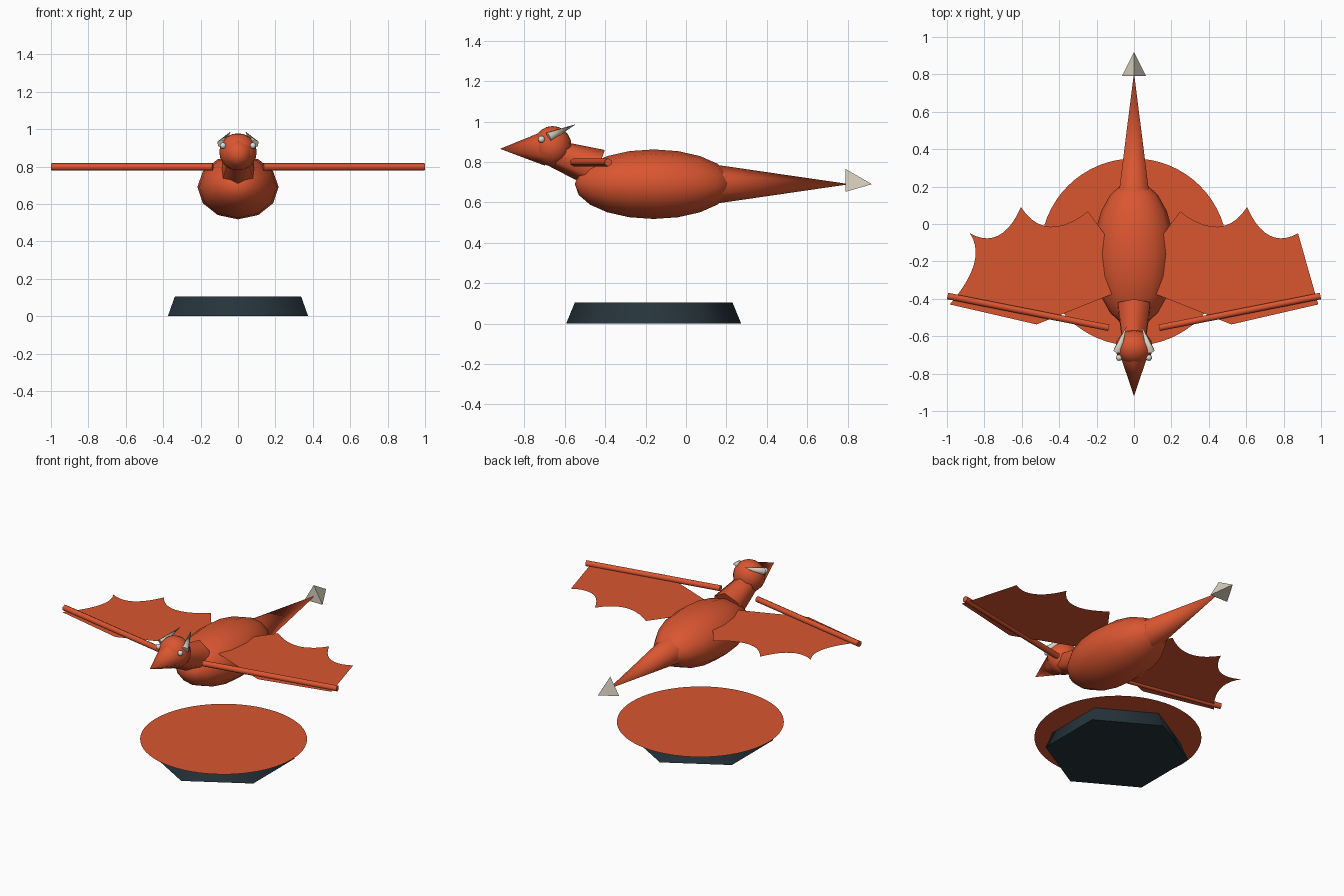
import bpy, bmesh, math
from mathutils import Vector, Matrix

if "Cube" in bpy.data.objects:
    bpy.data.objects.remove(bpy.data.objects["Cube"], do_unlink=True)


def material(name, rgb):
    m = bpy.data.materials.new(name)
    m.use_nodes = True
    m.diffuse_color = (*rgb, 1)
    m.node_tree.nodes["Principled BSDF"].inputs["Base Color"].default_value = (*rgb, 1)
    return m


RED = material("scale red", (0.70, 0.092, 0.030))
BONE = material("bone", (0.70, 0.64, 0.53))
SLATE = material("dark slate", (0.019, 0.034, 0.044))
EYE = material("eye white", (0.70, 0.72, 0.72))


def finish(name, bm, mat, angle=None):
    bmesh.ops.recalc_face_normals(bm, faces=bm.faces[:])
    me = bpy.data.meshes.new(name)
    bm.to_mesh(me)
    bm.free()
    me.materials.append(mat)
    ob = bpy.data.objects.new(name, me)
    bpy.context.collection.objects.link(ob)
    if angle:
        bpy.ops.object.select_all(action="DESELECT")
        bpy.context.view_layer.objects.active = ob
        ob.select_set(True)
        bpy.ops.object.shade_smooth_by_angle(angle=math.radians(angle))
    return ob


def rod(name, start, end, r1, r2, sides, mat, angle=None):
    """Tapered prism from start to end, with one corner pointing up."""
    a, b = Vector(start), Vector(end)
    axis = (b - a).normalized()
    hint = Vector((0, 0, 1)) if abs(axis.z) < 0.9 else Vector((0, 1, 0))
    side = hint.cross(axis).normalized()
    up = axis.cross(side)
    bm = bmesh.new()
    rings = []
    for centre, r in ((a, r1), (b, r2)):
        count = sides if r > 0 else 1
        turns = [math.tau * i / sides for i in range(count)]
        rings.append([bm.verts.new(centre + r * (up * math.cos(t) + side * math.sin(t)))
                      for t in turns])
    low, high = rings
    bm.faces.new(low)
    if r2 > 0:
        bm.faces.new(high)
    for i in range(sides):
        j = (i + 1) % sides
        if r2 > 0:
            bm.faces.new((low[i], low[j], high[j], high[i]))
        else:
            bm.faces.new((low[i], low[j], high[0]))
    return finish(name, bm, mat, angle)


def ball(name, centre, radii, segments, rings, mat, pole_y=False):
    bm = bmesh.new()
    bmesh.ops.create_uvsphere(bm, u_segments=segments, v_segments=rings, radius=1)
    if pole_y:
        bm.transform(Matrix.Rotation(math.pi / 2, 4, "X"))
    bm.transform(Matrix.Translation(centre) @ Matrix.Diagonal((*radii, 1)))
    return finish(name, bm, mat, 62)


def arc(start, middle, end, steps=10):
    """Curve through three points, leaving out the last one."""
    a, m, b = Vector(start), Vector(middle), Vector(end)
    c = 2 * m - (a + b) / 2
    ts = [i / steps for i in range(steps)]
    return [a * (1 - t) ** 2 + c * (2 * t * (1 - t)) + b * t * t for t in ts]


# Stand: six-sided plinth with a thin disc on top
rod("plinth", (0, -0.16, 0), (0, -0.16, 0.105), 0.433, 0.39, 6, SLATE, 62)
bm = bmesh.new()
bmesh.ops.create_circle(bm, cap_ends=True, segments=64, radius=0.5,
                        matrix=Matrix.Translation((0, -0.15, 0.107)))
finish("stand_disc", bm, RED)

# Body, neck and tail
ball("body", (0, -0.16, 0.69), (0.217, 0.39, 0.172), 12, 10, RED, pole_y=True)
rod("neck", (0, -0.435, 0.765), (0, -0.70, 0.858), 0.10, 0.06, 6, RED, 62)
rod("tail", (0, 0.10, 0.69), (0, 0.81, 0.69), 0.103, 0, 6, RED, 62)
rod("tail_spike", (0, 0.79, 0.69), (0, 0.92, 0.69), 0.075, 0, 3, BONE)

# Head
ball("head", (0, -0.66, 0.878), (0.10, 0.094, 0.10), 16, 10, RED)
rod("snout", (0, -0.70, 0.868), (0, -0.92, 0.865), 0.086, 0, 6, RED, 62)

# Wing outline, one side: leading edge, tip, scalloped trailing edge, root
TIP, OUTER, MIDDLE, INNER = (0.985, -0.43), (0.877, -0.05), (0.604, 0.09), (0.246, 0.067)
outline = [Vector(p) for p in ((0.04, -0.345), (0.52, -0.537))]
outline += arc(TIP, (0.856, -0.217), OUTER)
outline += arc(OUTER, (0.725, -0.062), MIDDLE)
outline += arc(MIDDLE, (0.45, -0.015), INNER)
outline += [Vector(p) for p in (INNER, (0.16, -0.05), (0.04, -0.12))]

for label, s in (("left", 1), ("right", -1)):
    bm = bmesh.new()
    face = bm.faces.new([bm.verts.new((s * p.x, p.y, 0.79)) for p in outline])
    bmesh.ops.triangulate(bm, faces=[face])
    finish(label + "_wing_membrane", bm, RED)
    rod(label + "_wing_bone", (s * 0.135, -0.555, 0.798), (s * 0.997, -0.385, 0.798),
        0.02, 0.02, 6, RED, 62)
    rod(label + "_horn", (s * 0.088, -0.68, 0.922), (s * 0.04, -0.545, 0.987),
        0.025, 0, 6, BONE, 62)
    ball(label + "_eye", (s * 0.08, -0.715, 0.912), (0.017,) * 3, 10, 6, EYE)
